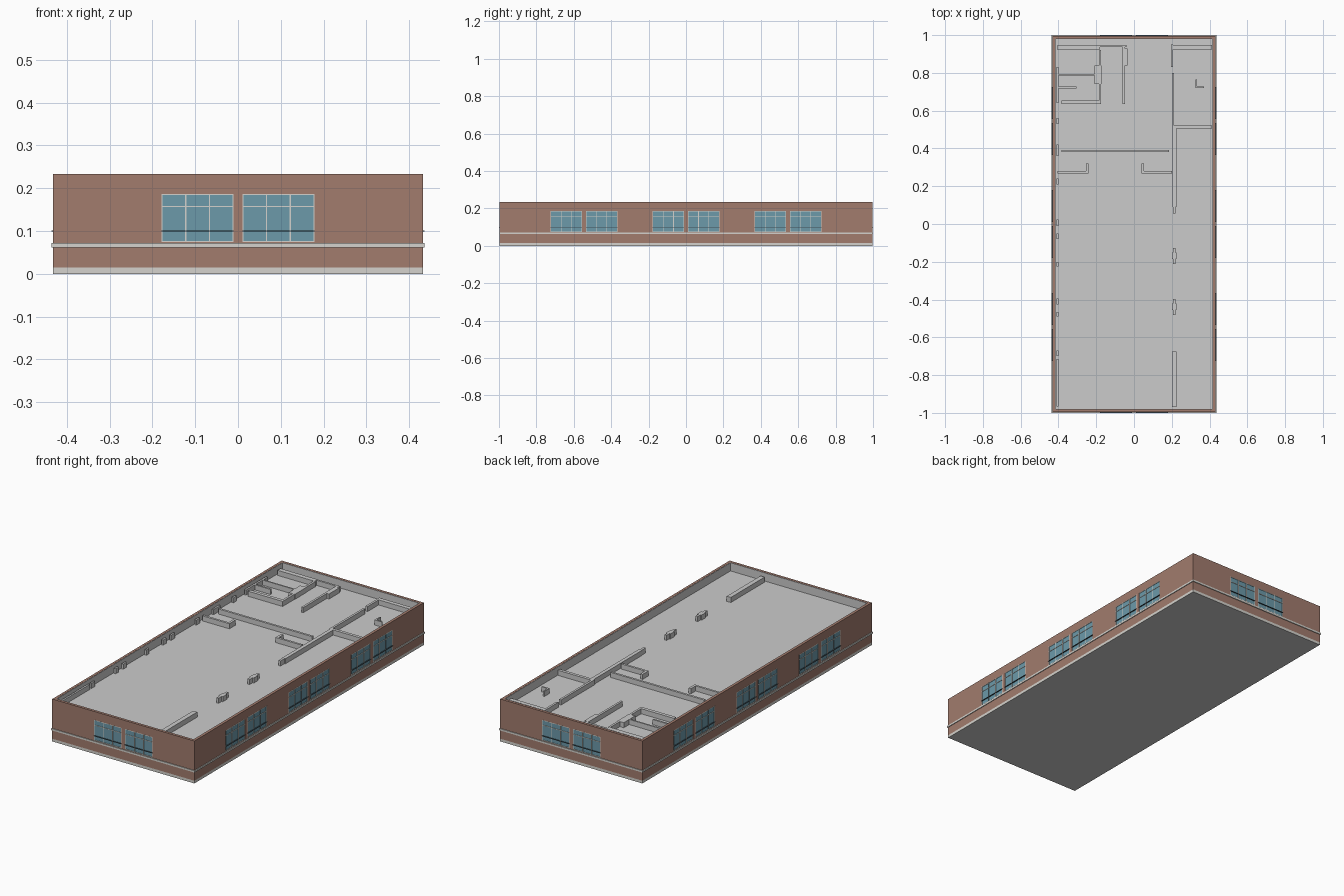
import bpy, bmesh

if "Cube" in bpy.data.objects:
    bpy.data.objects.remove(bpy.data.objects["Cube"])

HX, HY, H = 0.432, 0.996, 0.233      # outer half sizes and height of the brick shell
T = 0.014                            # brick thickness
ROOF, STUB = 0.187, 0.215            # roof deck and partition top heights
WZ0, WZ1 = 0.074, 0.187              # window sill and head


def material(name, r, g, b):
    m = bpy.data.materials.new(name)
    m.diffuse_color = (r, g, b, 1)
    m.use_nodes = True
    m.node_tree.nodes["Principled BSDF"].inputs["Base Color"].default_value = m.diffuse_color
    return m


BRICK = material("brick", 0.36, 0.20, 0.155)
STONE = material("pale_stone", 0.66, 0.65, 0.61)
GLASS = material("blue_glass", 0.15, 0.32, 0.40)
DARK = material("dark_metal", 0.05, 0.08, 0.10)


def finish(name, bm, mat=None):
    bmesh.ops.recalc_face_normals(bm, faces=bm.faces)
    me = bpy.data.meshes.new(name)
    bm.to_mesh(me)
    bm.free()
    ob = bpy.data.objects.new(name, me)
    bpy.context.collection.objects.link(ob)
    if mat:
        me.materials.append(mat)
    return ob


def boxes(name, items, mat=None):
    """One object from boxes given as (x0, x1, y0, y1, z0, z1)."""
    bm = bmesh.new()
    for x0, x1, y0, y1, z0, z1 in items:
        vs = bmesh.ops.create_cube(bm, size=1)["verts"]
        for v in vs:
            v.co.x = x1 if v.co.x > 0 else x0
            v.co.y = y1 if v.co.y > 0 else y0
            v.co.z = z1 if v.co.z > 0 else z0
    return finish(name, bm, mat)


def ring(name, hx, hy, t, z0, z1, mat=None):
    """Rectangular band of thickness t running round the building."""
    bm = bmesh.new()
    loops = []
    for d, z in ((0, z0), (0, z1), (t, z1), (t, z0)):
        a, b = hx - d, hy - d
        loops.append([bm.verts.new((x, y, z)) for x, y in
                      ((-a, -b), (a, -b), (a, b), (-a, b))])
    for i in range(4):
        p, q = loops[i], loops[(i + 1) % 4]
        for k in range(4):
            n = (k + 1) % 4
            bm.faces.new((p[k], p[n], q[n], q[k]))
    return finish(name, bm, mat)


def on_wall(axis, s, u0, u1, d0, d1, z0, z1):
    """Box on a wall: u runs along it, d is measured outward from its face."""
    base = HX if axis == "x" else HY
    a, b = sorted((s * (base + d0), s * (base + d1)))
    return (a, b, u0, u1, z0, z1) if axis == "x" else (u0, u1, a, b, z0, z1)


# Shell: floor, solid core up to the roof deck, brick walls, trim bands
boxes("floor_plate", [(-HX, HX, -HY, HY, 0, 0.001)])
boxes("roof_deck", [(-HX + T, HX - T, -HY + T, HY - T, 0.001, ROOF)])
ring("stone_base", HX, HY, T, 0.001, 0.015, STONE)
walls = ring("brick_walls", HX, HY, T, 0.015, H, BRICK)
ring("stone_ledge", HX + 0.004, HY + 0.004, 0.006, 0.062, 0.072, STONE)
ring("parapet_lining", HX - T, HY - T, 0.003, ROOF, H - 0.001)

# Windows: pairs, one on each end and three on each side
openings, glass, frames, rails = [], [], [], []
layout = [("y", s, 0) for s in (-1, 1)]
layout += [("x", s, c) for s in (-1, 1) for c in (-0.545, 0, 0.545)]
F = 0.003
for axis, s, c in layout:
    for u0, u1 in ((c - 0.179, c - 0.010), (c + 0.010, c + 0.179)):
        openings.append(on_wall(axis, s, u0, u1, -0.012, 0.02, WZ0, WZ1))
        glass.append(on_wall(axis, s, u0, u1, -0.0125, -0.002, WZ0, WZ1))
        w = (u1 - u0 - F) / 3
        for i in range(4):
            a = u0 + i * w
            frames.append(on_wall(axis, s, a, a + F, -0.006, 0.0005, WZ0, WZ1))
        for z in (WZ0, 0.156, WZ1 - F):
            frames.append(on_wall(axis, s, u0, u1, -0.006, 0.0003, z, z + F))
        rails.append(on_wall(axis, s, u0, u1, -0.004, 0.004, 0.099, 0.101))
cutter = boxes("window_cutter", openings)
cutter.hide_render = True
cutter.hide_viewport = True
mod = walls.modifiers.new("window_openings", "BOOLEAN")
mod.operation, mod.object, mod.solver = "DIFFERENCE", cutter, "EXACT"
boxes("window_glass", glass, GLASS)
boxes("window_frames", frames, STONE)
boxes("window_rails", rails, DARK)


def partitions(name, plans):
    boxes(name, [(*p, ROOF - 0.002, STUB) for p in plans])


# Low partition stubs rising through the roof deck
partitions("right_spine_walls", [
    (0.20, 0.225, -0.968, -0.675), (0.205, 0.225, 0.09, 0.505),
    (0.207, 0.220, 0.055, 0.09), (0.20, 0.212, 0.505, 0.80),
    (0.195, 0.207, 0.83, 0.95)])
partitions("spine_columns", [p for y in (-0.44, -0.17) for p in (
    (0.20, 0.226, y - 0.015, y + 0.02), (0.206, 0.219, y - 0.042, y + 0.044))])
partitions("back_right_room", [
    (0.20, 0.412, 0.505, 0.522), (0.20, 0.412, 0.925, 0.948),
    (0.325, 0.333, 0.725, 0.765), (0.325, 0.37, 0.72, 0.728)])
partitions("back_left_rooms", [
    (-0.405, -0.18, 0.922, 0.948), (-0.18, -0.04, 0.937, 0.948),
    (-0.186, -0.174, 0.64, 0.922), (-0.21, -0.172, 0.74, 0.84),
    (-0.385, -0.174, 0.636, 0.655), (-0.40, -0.20, 0.785, 0.793),
    (-0.405, -0.305, 0.717, 0.727), (-0.06, -0.048, 0.635, 0.94),
    (-0.055, -0.035, 0.84, 0.93)])
partitions("cross_wall", [(-0.385, 0.185, 0.38, 0.392)])
partitions("cross_wall_returns", [
    (-0.405, -0.24, 0.268, 0.28), (-0.254, -0.24, 0.275, 0.32),
    (0.04, 0.20, 0.268, 0.28), (0.04, 0.054, 0.275, 0.32)])

# Short wall pieces along the left side
spans = ((0.64, 0.83), (0.53, 0.56), (0.36, 0.42), (0.21, 0.24), (-0.01, 0.025),
         (-0.08, -0.05), (-0.225, -0.20), (-0.425, -0.395), (-0.49, -0.465),
         (-0.70, -0.67), (-0.965, -0.715))
partitions("left_wall_pieces", [(-0.41, -0.40, a, b) for a, b in spans])
